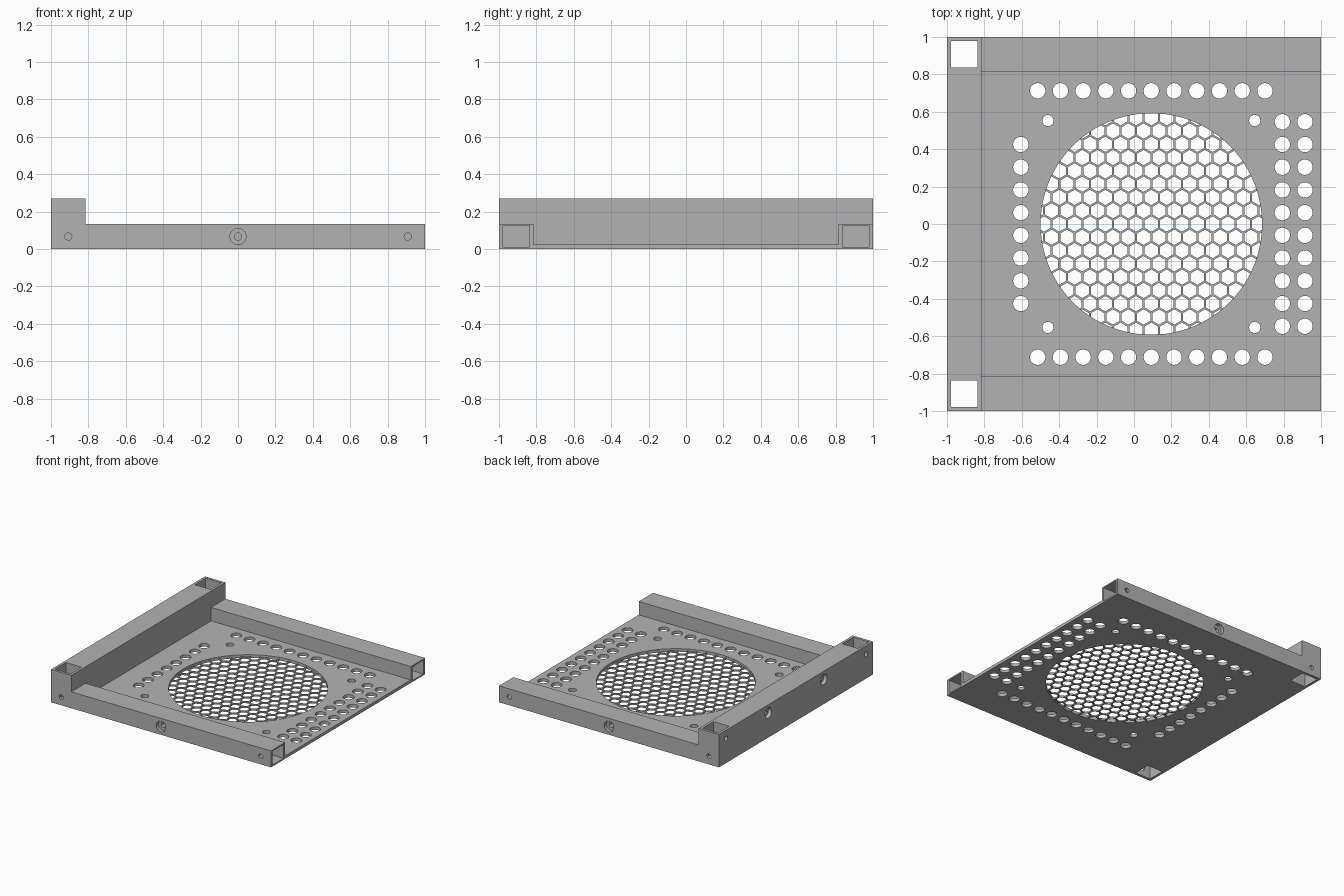
import bpy
import bmesh
from math import pi, sqrt, radians
from mathutils import Matrix, Vector

default = bpy.data.objects.get("Cube")
if default:
    bpy.data.objects.remove(default, do_unlink=True)

grey = bpy.data.materials.new("plain grey")
grey.use_nodes = True
colour = (0.45, 0.45, 0.45, 1)
grey.diffuse_color = colour
grey.node_tree.nodes["Principled BSDF"].inputs["Base Color"].default_value = colour

RAIL = 0.185         # width of the rails
INNER = 1 - RAIL     # inner face of the rails
LOW, HIGH = 0.135, 0.27
FLOOR = 0.025        # thickness of the plate
BOLT = 0.067         # distance of bolts from rail edges
MID = 1 - RAIL / 2   # centre line of the rails
FAN_X, FAN_R = RAIL / 2, 0.592


def add_box(bm, lo, hi):
    lo, hi = Vector(lo), Vector(hi)
    mat = Matrix.Translation((lo + hi) / 2) @ Matrix.Diagonal((*(hi - lo), 1))
    bmesh.ops.create_cube(bm, size=1, matrix=mat)


def add_cylinder(bm, centre, radius, length, axis="Z", sides=40, turn=0):
    rot = {"X": Matrix.Rotation(pi / 2, 4, "Y"),
           "Y": Matrix.Rotation(pi / 2, 4, "X"),
           "Z": Matrix.Rotation(turn, 4, "Z")}[axis]
    bmesh.ops.create_cone(bm, cap_ends=True, segments=sides, radius1=radius,
                          radius2=radius, depth=length,
                          matrix=Matrix.Translation(centre) @ rot)


def make_object(name, bm):
    mesh = bpy.data.meshes.new(name)
    bm.to_mesh(mesh)
    bm.free()
    mesh.materials.append(grey)
    obj = bpy.data.objects.new(name, mesh)
    bpy.context.collection.objects.link(obj)
    return obj


def combine(obj, bm, operation):
    """Apply a boolean with the shapes in bm, then drop the helper."""
    helper = make_object("helper", bm)
    helper.hide_render = True
    mod = obj.modifiers.new("boolean", "BOOLEAN")
    mod.operation, mod.solver, mod.object = operation, "EXACT", helper
    deps = bpy.context.evaluated_depsgraph_get()
    result = bpy.data.meshes.new_from_object(obj.evaluated_get(deps))
    obj.modifiers.clear()
    obj.data = result
    bpy.data.objects.remove(helper, do_unlink=True)


def finish(obj):
    bpy.ops.object.select_all(action="DESELECT")
    obj.select_set(True)
    bpy.context.view_layer.objects.active = obj
    bpy.ops.object.shade_smooth_by_angle(angle=radians(30))


# Frame: floor plate, two low rails and one tall rail on the right
bm = bmesh.new()
add_box(bm, (-1, -1, 0), (1, 1, FLOOR))
frame = make_object("frame", bm)
for side in (-1, 1):
    bm = bmesh.new()
    ys = sorted((side, side * INNER))
    add_box(bm, (-1, ys[0], 0), (1, ys[1], LOW))
    combine(frame, bm, "UNION")
bm = bmesh.new()
add_box(bm, (-1, -1, 0), (-INNER, 1, HIGH))
combine(frame, bm, "UNION")

# Fan opening, vent holes and fan mounting holes through the plate
bm = bmesh.new()
add_cylinder(bm, (FAN_X, 0, 0), FAN_R, 0.2, sides=96)
STEP, VENT_R = 0.1215, 0.041


def centred(count):
    return [(i - (count - 1) / 2) * STEP for i in range(count)]


vents = [(FAN_X + d, s * 0.712) for d in centred(11) for s in (-1, 1)]
vents += [(-0.605, d) for d in centred(8)]
vents += [(x, d) for d in centred(10) for x in (0.793, 0.914)]
for x, y in vents:
    add_cylinder(bm, (x, y, 0), VENT_R, 0.2)
for sx in (-1, 1):
    for sy in (-1, 1):
        add_cylinder(bm, (FAN_X + sx * 0.553, sy * 0.553, 0), 0.03, 0.2)
combine(frame, bm, "DIFFERENCE")

# Square sockets: upright through the tall rail, level in the low rails
bm = bmesh.new()
H = 0.071
for s in (-1, 1):
    add_box(bm, (-MID - H, s * MID - H, -0.1), (-MID + H, s * MID + H, 0.4))
    add_box(bm, (INNER, s * MID - H, 0.011), (1.1, s * MID + H, 0.125))
# Counterbores on the outer faces
for s in (-1, 1):
    add_cylinder(bm, (0, s, BOLT), 0.043, 0.06, "Y")
    add_cylinder(bm, (-1, s * 0.36, HIGH - BOLT), 0.043, 0.06, "X")
combine(frame, bm, "DIFFERENCE")

# Bolt holes
bm = bmesh.new()
for s in (-1, 1):
    for x in (-MID, 0, MID):
        add_cylinder(bm, (x, s, BOLT), 0.019, 0.2, "Y")
    for y in (0.36, MID):
        add_cylinder(bm, (-1, s * y, HIGH - BOLT), 0.019, 0.2, "X")
combine(frame, bm, "DIFFERENCE")
finish(frame)

# Honeycomb grille in the fan opening
bm = bmesh.new()
add_cylinder(bm, (FAN_X, 0, 0.006), FAN_R + 0.001, 0.012, sides=96)
grille = make_object("honeycomb_grille", bm)
PITCH, WALL = 0.082, 0.011
cell_r = (PITCH - WALL) / sqrt(3)
bm = bmesh.new()
for row in range(-9, 10):
    y = row * PITCH * sqrt(3) / 2
    for col in range(-9, 10):
        x = (col + (row % 2) / 2) * PITCH
        if sqrt(x * x + y * y) < FAN_R + cell_r:
            add_cylinder(bm, (FAN_X + x, y, 0), cell_r, 0.1, sides=6)
combine(grille, bm, "DIFFERENCE")
finish(grille)
